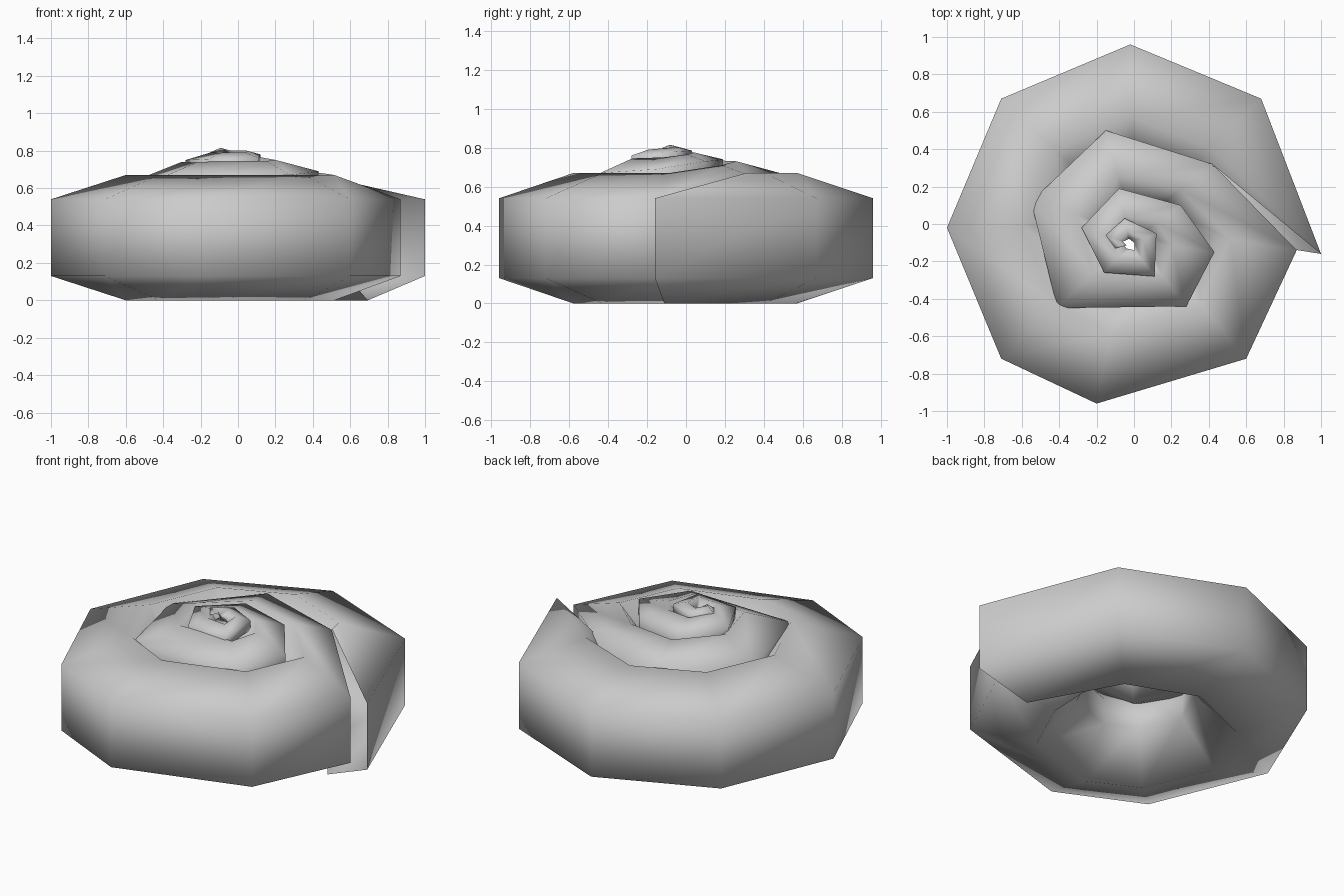
import bpy, bmesh
from mathutils import Vector

# Spiral stations: outer x, outer y, inset of ridge, bottom z, outer wall top z, ridge z
STATIONS = [
    (1.00, -.16, .31, 0, .54, .67), (.68, .67, .38, 0, .54, .67),
    (-.02, .96, .39, 0, .54, .67), (-.71, .67, .40, 0, .54, .67),
    (-1.0, -.02, .40, 0, .54, .67), (-.71, -.72, .41, 0, .54, .67),
    (-.20, -.96, .39, 0, .54, .67), (.60, -.72, .38, 0, .54, .67),
    (.87, -.14, .36, 0, .54, .67),
    # second turn, climbing
    (.42, .32, .22, .26, .66, .71), (-.15, .50, .25, .32, .665, .73),
    (-.55, .12, .26, .36, .64, .74), (-.41, -.45, .27, .40, .655, .74),
    (.28, -.44, .21, .44, .67, .745), (.43, -.15, .23, .48, .69, .75),
    # third turn and tip
    (.25, .10, .16, .54, .73, .765), (-.08, .19, .15, .58, .74, .775),
    (-.28, -.02, .14, .61, .75, .79), (-.16, -.26, .11, .64, .755, .79),
    (.11, -.28, .11, .67, .76, .79), (.12, -.05, .08, .70, .78, .80),
    (-.05, .03, .07, .72, .785, .80), (-.15, -.06, .06, .74, .79, .815),
    (-.10, -.13, .04, .76, .785, .80),
]


def section(i, x, y, w, bottom, wall, ridge):
    """Ring of six points: outer wall, top ridge, inner lip, bottom ridge."""
    p = Vector((x, y))
    t = min(1, max(0, (i - 8) / 8))
    centre = Vector((-.02 * t, -.11 * t))
    inward = (centre - p).normalized()
    lip = w * 1.6
    mid, half = (bottom + ridge) / 2, (ridge - bottom) / 2
    shape = [(0, bottom + ridge - wall), (0, wall), (w, ridge),
             (lip, mid + half * .25), (lip, mid - half * .25), (w, bottom)]
    ring = [(*(p + inward * d), z) for d, z in shape]
    if i == 0:  # slanted open end
        ring[2:5] = [(.43, .31, .67), (.42, .29, .42), (.45, .22, .28)]
    return ring


# Coiled tube, open at its outer end
bm = bmesh.new()
rings = [[bm.verts.new(c) for c in section(i, *s)] for i, s in enumerate(STATIONS)]
for a, b in zip(rings, rings[1:]):
    for k in range(6):
        n = (k + 1) % 6
        bm.faces.new((a[k], b[k], b[n], a[n]))
bmesh.ops.recalc_face_normals(bm, faces=bm.faces)
for f in bm.faces:
    f.smooth = True
mesh = bpy.data.meshes.new("coil")
bm.to_mesh(mesh)
bm.free()
coil = bpy.data.objects.new("coil", mesh)
bpy.context.collection.objects.link(coil)
